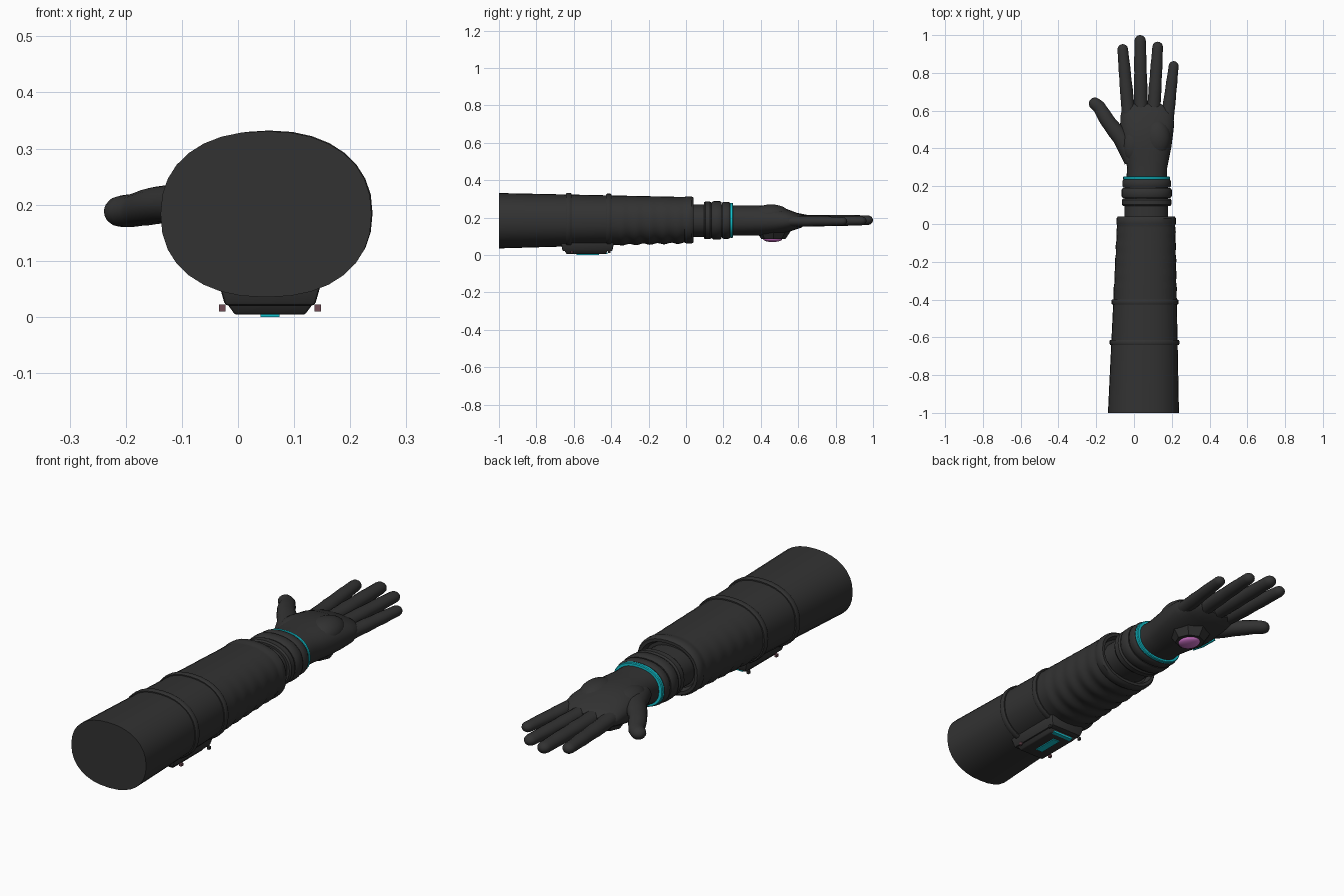
import bpy, bmesh, math
from mathutils import Vector

cube = bpy.data.objects.get("Cube")
if cube:
    bpy.data.objects.remove(cube, do_unlink=True)


def material(name, rgb):
    m = bpy.data.materials.new(name)
    m.use_nodes = True
    m.diffuse_color = (*rgb, 1)
    bsdf = m.node_tree.nodes["Principled BSDF"]
    bsdf.inputs["Base Color"].default_value = (*rgb, 1)
    bsdf.inputs["Roughness"].default_value = 0.7
    return m


charcoal = material("charcoal", (0.032, 0.032, 0.032))
teal = material("teal", (0.006, 0.54, 0.62))
pink = material("pink", (0.66, 0.18, 0.62))
mauve = material("dark mauve", (0.16, 0.07, 0.09))


def finish(name, bm, mat, angle=35):
    bmesh.ops.recalc_face_normals(bm, faces=bm.faces)
    me = bpy.data.meshes.new(name)
    bm.to_mesh(me)
    bm.free()
    me.materials.append(mat)
    ob = bpy.data.objects.new(name, me)
    bpy.context.collection.objects.link(ob)
    bpy.ops.object.select_all(action='DESELECT')
    ob.select_set(True)
    bpy.context.view_layer.objects.active = ob
    bpy.ops.object.shade_smooth_by_angle(angle=math.radians(angle))


def loft(name, sections, mat, power=2.0, n=28, axis=None):
    """Skin rounded sections (x, y, z, half width, half height)."""
    bm = bmesh.new()
    rings = []
    pts = [Vector(s[:3]) for s in sections]
    for i, s in enumerate(sections):
        t = axis or (pts[min(i + 1, len(pts) - 1)] - pts[max(i - 1, 0)])
        side = Vector((t.y, -t.x, 0)).normalized()
        up = side.cross(t).normalized()
        ring = []
        for k in range(n):
            a = math.tau * k / n
            c, d = math.cos(a), math.sin(a)
            u = math.copysign(abs(c) ** (2 / power), c) * s[3]
            v = math.copysign(abs(d) ** (2 / power), d) * s[4]
            ring.append(bm.verts.new(pts[i] + side * u + up * v))
        rings.append(ring)
    for a, b in zip(rings, rings[1:]):
        for k in range(n):
            j = (k + 1) % n
            bm.faces.new((a[k], a[j], b[j], b[k]))
    bm.faces.new(rings[0])
    bm.faces.new(rings[-1])
    finish(name, bm, mat)


def slab(name, center, size, mat, taper=1.0, bevel=0.0):
    """Box whose underside is scaled by taper."""
    bm = bmesh.new()
    bmesh.ops.create_cube(bm, size=1)
    for v in bm.verts:
        f = taper if v.co.z < 0 else 1
        v.co = Vector((v.co.x * size[0] * f,
                       v.co.y * size[1] * (1 + f) / 2,
                       v.co.z * size[2])) + Vector(center)
    if bevel:
        bmesh.ops.bevel(bm, geom=bm.edges[:], offset=bevel, segments=2,
                        affect='EDGES', profile=0.5)
    finish(name, bm, mat)


def ellipsoid(name, center, radii, mat):
    bm = bmesh.new()
    bmesh.ops.create_uvsphere(bm, u_segments=24, v_segments=14, radius=1)
    for v in bm.verts:
        v.co = Vector([c + r * p for c, r, p in zip(center, radii, v.co)])
    finish(name, bm, mat, 60)


Y = Vector((0, 1, 0))


# Sleeve: slow taper, gathered folds towards the wrist, recessed mouth
def sleeve_at(y, grow=0.0):
    t = (y + 1) / 1.04
    left, right = -0.138 + 0.05 * t, 0.238 - 0.02 * t
    low, high = 0.035 + 0.03 * t, 0.331 - 0.022 * t
    return ((left + right) / 2, y, (low + high) / 2,
            (right - left) / 2 + grow, (high - low) / 2 + grow)


sections = [sleeve_at(-1), sleeve_at(-0.7), sleeve_at(-0.4)]
for i in range(33):
    y = -0.36 + i * 0.011
    x, y, z, w, h = sleeve_at(y)
    fold = 0.004 * math.sin((y + 0.36) * math.tau / 0.075)
    sections.append((x, y, z - fold / 2, w + fold * 0.4, h + fold * 0.5))
sections += [sleeve_at(0.004, 0.004), sleeve_at(0.03, 0.004), sleeve_at(0.04, -0.003),
             sleeve_at(0.04, -0.016), sleeve_at(0.015, -0.026)]
loft("sleeve", sections, charcoal, 2.25, 32, Y)


def band(name, y, width, base, mat, bulge):
    x, _, z, w, h = base
    profile = [(-0.5, -0.004), (-0.5, bulge * 0.6), (-0.3, bulge),
               (0.3, bulge), (0.5, bulge * 0.6), (0.5, -0.004)]
    loft(name, [(x, y + width * s, z, w + g, h + g) for s, g in profile],
         mat, 2.2, 32, Y)


for name, y in (("rear_strap", -0.627), ("front_strap", -0.413)):
    band(name, y, 0.028, sleeve_at(y), charcoal, 0.009)

# Wrist cuff with raised bands and glowing ring
wrist = (0.067, 0, 0.185, 0.116, 0.086)
loft("inner_cuff", [(0.065, y, 0.183, 0.116, 0.088) for y in (-0.02, 0.24)],
     charcoal, 2.2, 32, Y)
for i, (y, width, bulge) in enumerate(((0.115, 0.040, 0.015), (0.164, 0.054, 0.017),
                                       (0.214, 0.042, 0.013))):
    band(f"cuff_band_{i + 1}", y, width, wrist, charcoal, bulge)
band("wrist_ring", 0.243, 0.017, wrist, teal, 0.008)

# Palm
loft("palm", [
    (0.066, 0.22, 0.184, 0.108, 0.082), (0.070, 0.30, 0.184, 0.106, 0.080),
    (0.068, 0.35, 0.184, 0.118, 0.080), (0.064, 0.41, 0.184, 0.134, 0.081),
    (0.066, 0.47, 0.184, 0.140, 0.078), (0.070, 0.53, 0.183, 0.143, 0.066),
    (0.068, 0.58, 0.182, 0.138, 0.048), (0.056, 0.615, 0.181, 0.118, 0.036),
    (0.050, 0.635, 0.181, 0.095, 0.020)], charcoal, 2.3, 32, Y)
ellipsoid("heel_pad", (0.122, 0.455, 0.215), (0.072, 0.100, 0.055), charcoal)
ellipsoid("thumb_pad", (0.000, 0.42, 0.212), (0.065, 0.100, 0.046), charcoal)


# Digits: tubes with slight knuckles and a domed tip
def digit(name, path, r0, r1):
    pts = [Vector(p) for p in path]
    lengths = [(b - a).length for a, b in zip(pts, pts[1:])]
    total = sum(lengths)

    def at(d):
        for a, b, l in zip(pts, pts[1:], lengths):
            if d <= l + 1e-6:
                return a.lerp(b, d / l)
            d -= l
        return pts[-1]

    out = []
    body = total - r1
    for i in range(15):
        s = i / 14
        knuckle = sum(math.exp(-((s - k) / 0.06) ** 2) for k in (0.5, 0.76))
        r = r0 + (r1 - r0) * s + 0.0015 * knuckle
        out.append((*at(body * s), r, r * 0.86))
    for a in (25, 45, 65, 82):
        c, d = math.cos(math.radians(a)), math.sin(math.radians(a))
        out.append((*at(body + r1 * d), r1 * c, r1 * c * 0.86))
    loft(name, out, charcoal, 2, 16)


digit("index_finger", [(-0.020, 0.50, 0.185), (-0.036, 0.66, 0.184), (-0.062, 0.952, 0.19)], 0.038, 0.028)
digit("middle_finger", [(0.040, 0.50, 0.184), (0.036, 0.66, 0.184), (0.032, 1.0, 0.186)], 0.038, 0.030)
digit("ring_finger", [(0.096, 0.50, 0.182), (0.108, 0.66, 0.182), (0.127, 0.965, 0.182)], 0.038, 0.028)
digit("little_finger", [(0.165, 0.46, 0.180), (0.182, 0.60, 0.180), (0.213, 0.862, 0.18)], 0.037, 0.026)
digit("thumb", [(-0.005, 0.34, 0.195), (-0.065, 0.45, 0.203), (-0.140, 0.545, 0.200),
                (-0.185, 0.62, 0.190), (-0.232, 0.657, 0.186)], 0.050, 0.033)

# Thin glowing line beneath the thumb root
loft("thumb_line", [(-0.025, 0.375, 0.124, 0.006, 0.006),
                    (-0.053, 0.412, 0.136, 0.006, 0.006),
                    (-0.085, 0.455, 0.163, 0.006, 0.006)], teal, 2, 8)

# Gem and its mount on the underside of the hand
bm = bmesh.new()
bmesh.ops.create_cone(bm, cap_ends=True, segments=8, radius1=0.065, radius2=0.092, depth=0.04)
for v in bm.verts:
    v.co += Vector((0.07, 0.467, 0.106))
finish("gem_mount", bm, charcoal)
ellipsoid("gem", (0.07, 0.463, 0.086), (0.045, 0.052, 0.017), pink)

# Forearm device with display plates and side clips
slab("device_base", (0.057, -0.527, 0.043), (0.186, 0.285, 0.046), charcoal, 0.86, 0.006)
slab("device_face", (0.057, -0.534, 0.016), (0.160, 0.235, 0.024), charcoal, 0.78, 0.004)
slab("device_screen", (0.057, -0.525, 0.003), (0.034, 0.120, 0.006), teal)
slab("device_strip", (0.057, -0.428, 0.008), (0.100, 0.018, 0.008), teal)
for side, label in ((-1, "right"), (1, "left")):
    for end, y, mat in (("rear", -0.61, mauve), ("front", -0.41, charcoal)):
        slab(f"{end}_clip_{label}", (0.057 + side * 0.085, y, 0.016), (0.011, 0.014, 0.012), mat)
